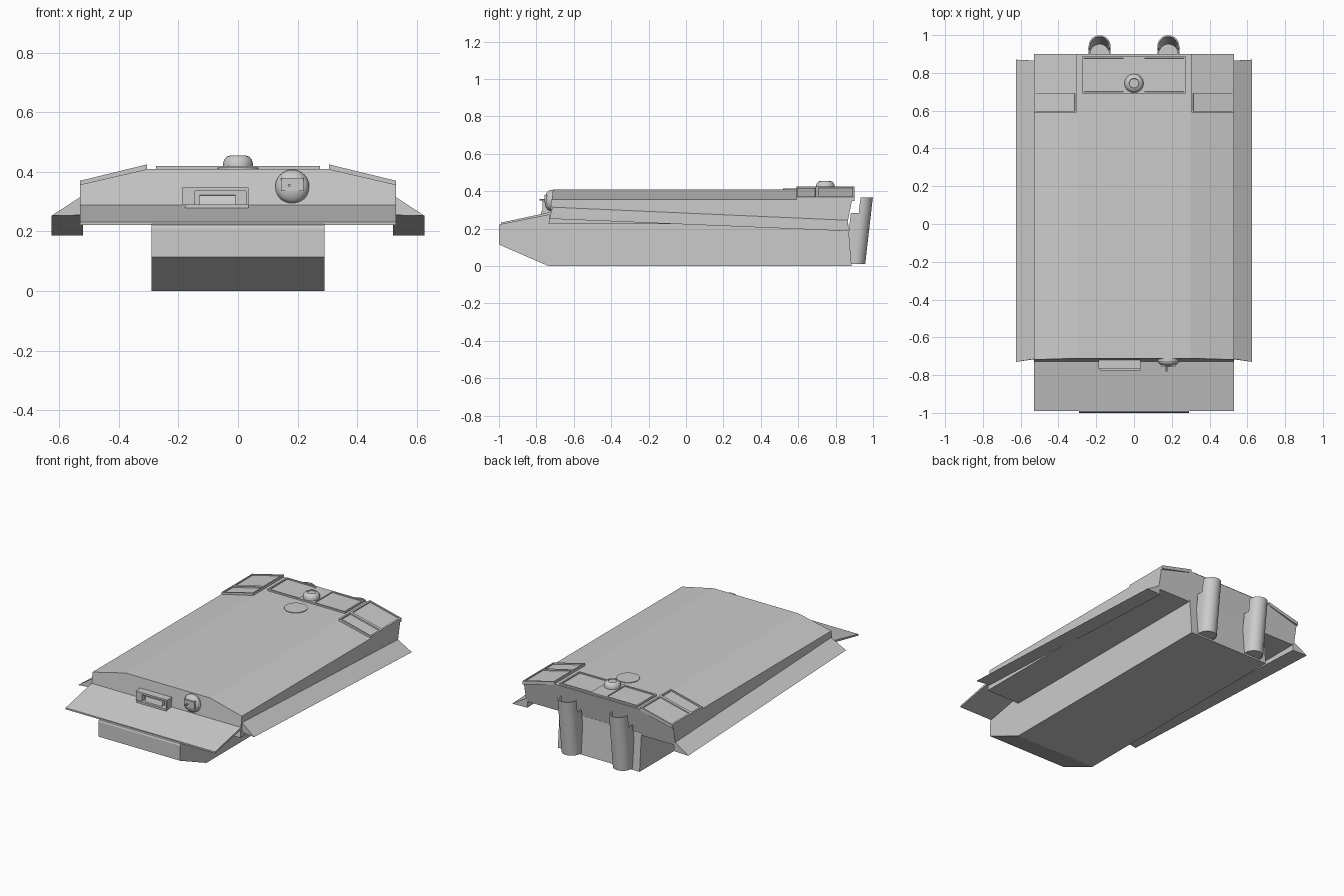
import bpy, bmesh, math
from mathutils import Vector, Matrix

if "Cube" in bpy.data.objects:
    bpy.data.objects.remove(bpy.data.objects["Cube"])


def finish(name, bm, smooth=False):
    bmesh.ops.recalc_face_normals(bm, faces=bm.faces[:])
    me = bpy.data.meshes.new(name)
    bm.to_mesh(me)
    bm.free()
    ob = bpy.data.objects.new(name, me)
    bpy.context.collection.objects.link(ob)
    if smooth:
        bpy.context.view_layer.objects.active = ob
        ob.select_set(True)
        bpy.ops.object.shade_smooth_by_angle(angle=math.radians(35))
        ob.select_set(False)
    return ob


def mirror(ob):
    m = ob.modifiers.new("mirror", 'MIRROR')
    m.use_mirror_merge = False
    return ob


def loft(name, ring_a, ring_b, smooth=False):
    """Closed solid between two rings of equal length."""
    bm = bmesh.new()
    a = [bm.verts.new(p) for p in ring_a]
    b = [bm.verts.new(p) for p in ring_b]
    n = len(a)
    bm.faces.new(a)
    bm.faces.new(b[::-1])
    for i in range(n):
        j = (i + 1) % n
        bm.faces.new((a[i], b[i], b[j], a[j]))
    return finish(name, bm, smooth)


def prism_x(name, yz, x0, x1):
    return loft(name, [(x0, y, z) for y, z in yz], [(x1, y, z) for y, z in yz])


def box(name, x0, x1, y0, y1, z0, z1):
    return prism_x(name, [(y0, z0), (y1, z0), (y1, z1), (y0, z1)], x0, x1)


def panel(name, x0, x1, y0, y1, z, thick, slope=0, rim=.014, depth=.006):
    """Raised lid with a recessed centre, optionally sloping along x."""
    bm = bmesh.new()
    bmesh.ops.create_cube(bm, size=1)
    for v in bm.verts:
        v.co = ((x0 + x1) / 2 + v.co.x * (x1 - x0),
                (y0 + y1) / 2 + v.co.y * (y1 - y0), z + (v.co.z - .5) * thick)
    top = [f for f in bm.faces if f.normal.z > .9 or f.calc_center_median().z > z - .001]
    bmesh.ops.inset_region(bm, faces=top, thickness=rim)
    inner = bmesh.ops.inset_region(bm, faces=top, thickness=.001)
    for v in top[0].verts:
        v.co.z -= depth
    for v in bm.verts:
        v.co.z += slope * (v.co.x - x0)
    return finish(name, bm)


def revolve(name, profile, center, axis='Z', seg=32):
    """Turned part from (radius, height) points."""
    bm = bmesh.new()
    vs = [bm.verts.new((r, 0, h)) for r, h in profile]
    es = [bm.edges.new(p) for p in zip(vs, vs[1:])]
    bmesh.ops.spin(bm, geom=vs + es, cent=(0, 0, 0), axis=(0, 0, 1),
                   angle=2 * math.pi, steps=seg)
    bmesh.ops.remove_doubles(bm, verts=bm.verts[:], dist=1e-5)
    if axis == '-Y':
        bmesh.ops.transform(bm, matrix=Matrix.Rotation(math.pi / 2, 4, 'X'), verts=bm.verts[:])
    bmesh.ops.translate(bm, vec=Vector(center), verts=bm.verts[:])
    return finish(name, bm, True)


# lower hull tub
prism_x("lower_hull", [(-1, .115), (-.735, 0), (.885, 0), (.866, .24), (-.73, .275),
                       (-.985, .229), (-.996, .222), (-1, .21)], -.29, .29)

# upper hull with sloped shoulders and raked end plates
half = [(.53, .225), (.53, .357), (.30, .41)]
section = half + [(-x, z) for x, z in reversed(half)]
loft("upper_hull",
     [(x, -.735 + (z - .225) * .13, z) for x, z in section],
     [(x, .862 + (z - .225) * .2, z) for x, z in section])

# front fender plate across the full width
prism_x("front_fender", [(-.99, .222), (-.99, .232), (-.72, .29), (-.72, .276)], -.53, .53)

# side skirts, sinking towards the rear
mirror(loft("side_skirt",
            [(.52, -.715, .255), (.625, -.73, .253), (.53, -.715, .315), (.52, -.715, .315)],
            [(.52, .865, .187), (.625, .87, .187), (.53, .865, .245), (.52, .865, .245)]))

# rear deck lids
slope = -.055 / .225
mirror(panel("side_deck_lid", .305, .53, .70, .9, .425, .022, slope))
mirror(panel("side_deck_grille", .305, .53, .59, .70, .425, .022, slope, rim=.012, depth=.008))
mirror(panel("center_deck_lid", .045, .275, .69, .888, .42, .014))
box("center_deck_strip", -.045, .045, .69, .888, .406, .42)

# round cover and vent dome
revolve("round_cover", [(0, .405), (.068, .405), (.068, .414), (0, .414)], (0, .587, 0))
revolve("vent_dome", [(0, .41), (.05, .41), (.05, .428), (.047, .44), (.038, .451),
                      (.026, .455), (.024, .451), (0, .451)], (0, .745, 0))


# exhaust guards: open half shells leaning outwards
def guard_ring(leg, r_out, r_in, z):
    arc = [math.pi * i / 14 for i in range(15)]
    outer = [(math.cos(a) * r_out, math.sin(a) * r_out) for a in arc]
    inner = [(math.cos(a) * r_in, math.sin(a) * r_in) for a in reversed(arc)]
    pts = [(r_out, leg)] + outer + [(-r_out, leg)]
    if r_in:
        pts += [(-r_in, leg)] + inner + [(r_in, leg)]
    return [(.182 + x, .9 + y + (z - .01) * .115, z) for x, y in pts]


def guard(name, leg, r_in, z0, z1):
    mirror(loft(name, guard_ring(leg, .058, r_in, z0), guard_ring(leg, .058, r_in, z1), True))


guard("exhaust_guard_lower", -.05, .05, .01, .285)
guard("exhaust_guard_upper", -.008, .05, .285, .367)
guard("exhaust_guard_floor", -.03, 0, .012, .03)

# driver visor: frame, flap and lip
box("visor_top", -.188, .035, -.768, -.71, .335, .347)
box("visor_left", -.188, -.145, -.768, -.71, .288, .347)
box("visor_right", .027, .035, -.768, -.71, .288, .347)
box("visor_back", -.15, .03, -.735, -.71, .288, .34)
prism_x("visor_flap", [(-.76, .288), (-.72, .288), (-.72, .325), (-.75, .32)], -.13, -.008)
box("visor_lip", -.178, .035, -.775, -.71, .274, .291)

# ball mount with aperture block and short barrel
ball = [(0, 0), (.057, 0), (.057, .012)] + [
    (.055 * math.cos(a), .014 + .03 * math.sin(a))
    for a in [math.pi / 2 * i / 7 for i in range(7)]] + [(0, .044)]
revolve("ball_mount", ball, (.182, -.712, .35), '-Y')
box("ball_aperture", .145, .22, -.757, -.72, .336, .379)
revolve("gun_barrel", [(0, 0), (.005, 0), (.005, .06), (0, .06)], (.172, -.722, .355), '-Y', 10)
